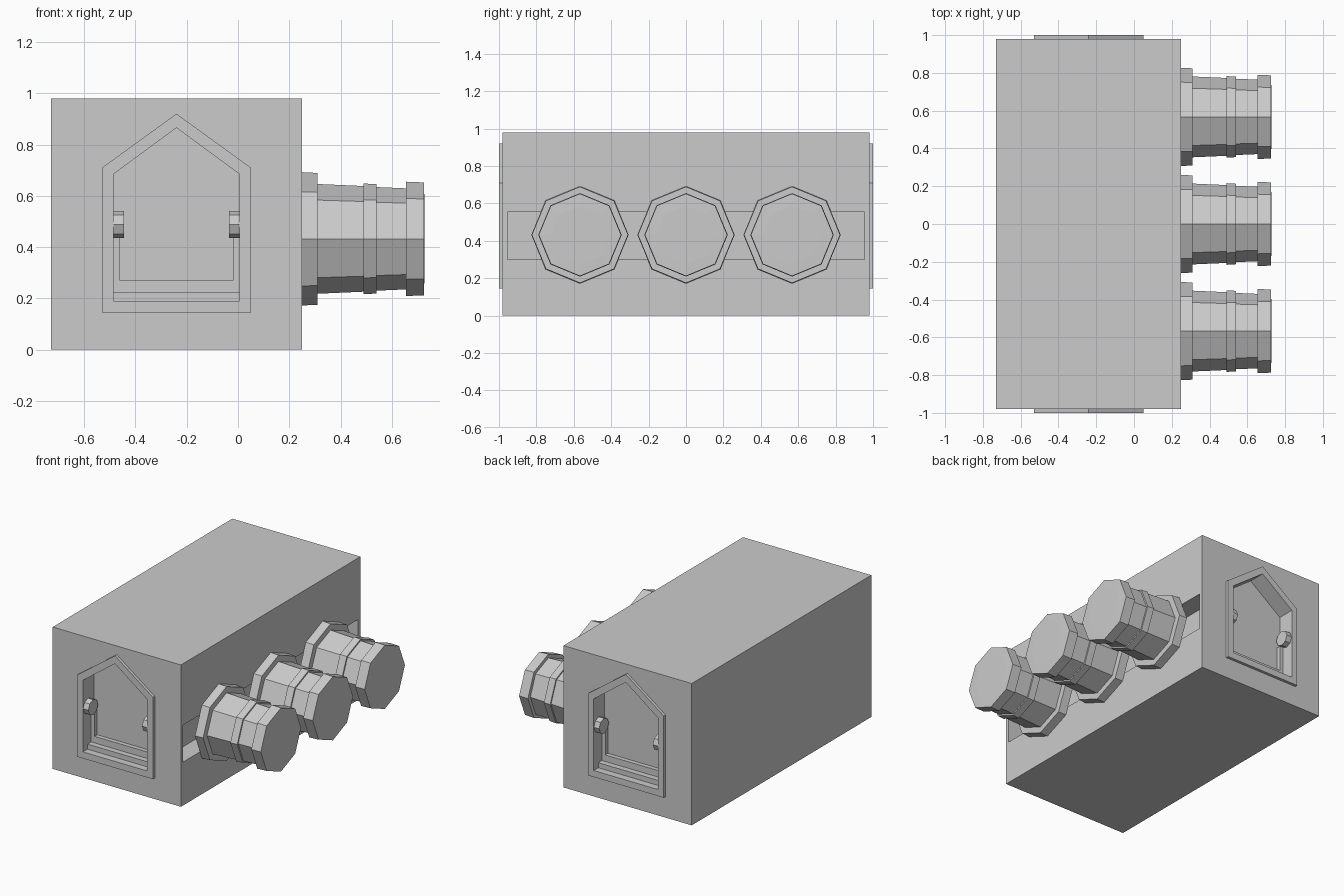
import bpy, bmesh
from math import cos, sin, pi

if "Cube" in bpy.data.objects:
    bpy.data.objects.remove(bpy.data.objects["Cube"])


def make(name, verts, faces):
    mesh = bpy.data.meshes.new(name)
    mesh.from_pydata(verts, [], faces)
    bm = bmesh.new()
    bm.from_mesh(mesh)
    bmesh.ops.recalc_face_normals(bm, faces=bm.faces)
    bm.to_mesh(mesh)
    bm.free()
    ob = bpy.data.objects.new(name, mesh)
    bpy.context.collection.objects.link(ob)
    return ob


def loft(name, rings, closed=False):
    """Skin equal-sized vertex rings; cap the ends or join last to first."""
    n, m = len(rings[0]), len(rings)
    faces = []
    for k in range(m if closed else m - 1):
        a, b = k * n, (k + 1) % m * n
        faces += [(a + i, a + (i + 1) % n, b + (i + 1) % n, b + i) for i in range(n)]
    if not closed:
        faces += [tuple(range(n)), tuple(range((m - 1) * n, m * n))]
    return make(name, [v for r in rings for v in r], faces)


def at_y(profile, y):
    return [(x, y, z) for x, z in profile]


def box(name, x, y, z):
    p = [(x[0], z[0]), (x[1], z[0]), (x[1], z[1]), (x[0], z[1])]
    return loft(name, [at_y(p, y[0]), at_y(p, y[1])])


def lathe_x(name, profile, cy, cz, n=8):
    return loft(name, [[(x, cy + r * cos(2 * pi * i / n), cz + r * sin(2 * pi * i / n))
                        for i in range(n)] for x, r in profile])


def cut(target, cutter):
    mod = target.modifiers.new("cut", 'BOOLEAN')
    mod.operation, mod.object, mod.solver = 'DIFFERENCE', cutter, 'EXACT'
    cutter.hide_render = True
    bpy.context.view_layer.objects.active = target
    bpy.ops.object.modifier_apply(modifier=mod.name)
    bpy.data.objects.remove(cutter)


outer = [(-.53, .145), (.05, .145), (.05, .71), (-.24, .92), (-.53, .71)]
inner = [(-.485, .19), (.005, .19), (.005, .685), (-.24, .865), (-.485, .685)]

# main housing with a long slot and a gabled recess in each end
housing = box("housing", (-.73, .25), (-.98, .98), (0, .98))
cut(housing, box("slot_cutter", (.12, .4), (-.955, .955), (.3, .555)))

for s, side in ((-1, "front"), (1, "back")):
    cut(housing, loft("recess_cutter", [at_y(inner, s * .88), at_y(inner, s * 1.1)]))
    # gabled window frame
    loft(side + "_frame", [at_y(outer, s * .975), at_y(outer, s),
                           at_y(inner, s), at_y(inner, s * .975)], closed=True)
    # stepped sill and side liners
    box(side + "_sill_low", (-.485, .005), (s * .879, s * .95), (.19, .225))
    box(side + "_sill_high", (-.485, .005), (s * .879, s * .91), (.225, .27))
    for x, label in ((-.485, "left"), (-.02, "right")):
        box(f"{side}_{label}_liner", (x, x + .025), (s * .879, s * .91), (.27, .45))
    # pivot bolts
    for x, label in ((-.485, "left"), (-.035, "right")):
        lathe_x(f"{side}_{label}_bolt", [(x, .053), (x + .04, .053)], s * .945, .488)

# three stepped octagonal barrels
barrel = [(.25, .26), (.31, .257), (.31, .214), (.49, .206), (.49, .216), (.54, .213),
          (.54, .202), (.655, .197), (.655, .223), (.725, .22), (.727, .157)]
for i, y in enumerate((-.567, 0, .567)):
    lathe_x(f"barrel_{i + 1}", barrel, y, .432)
